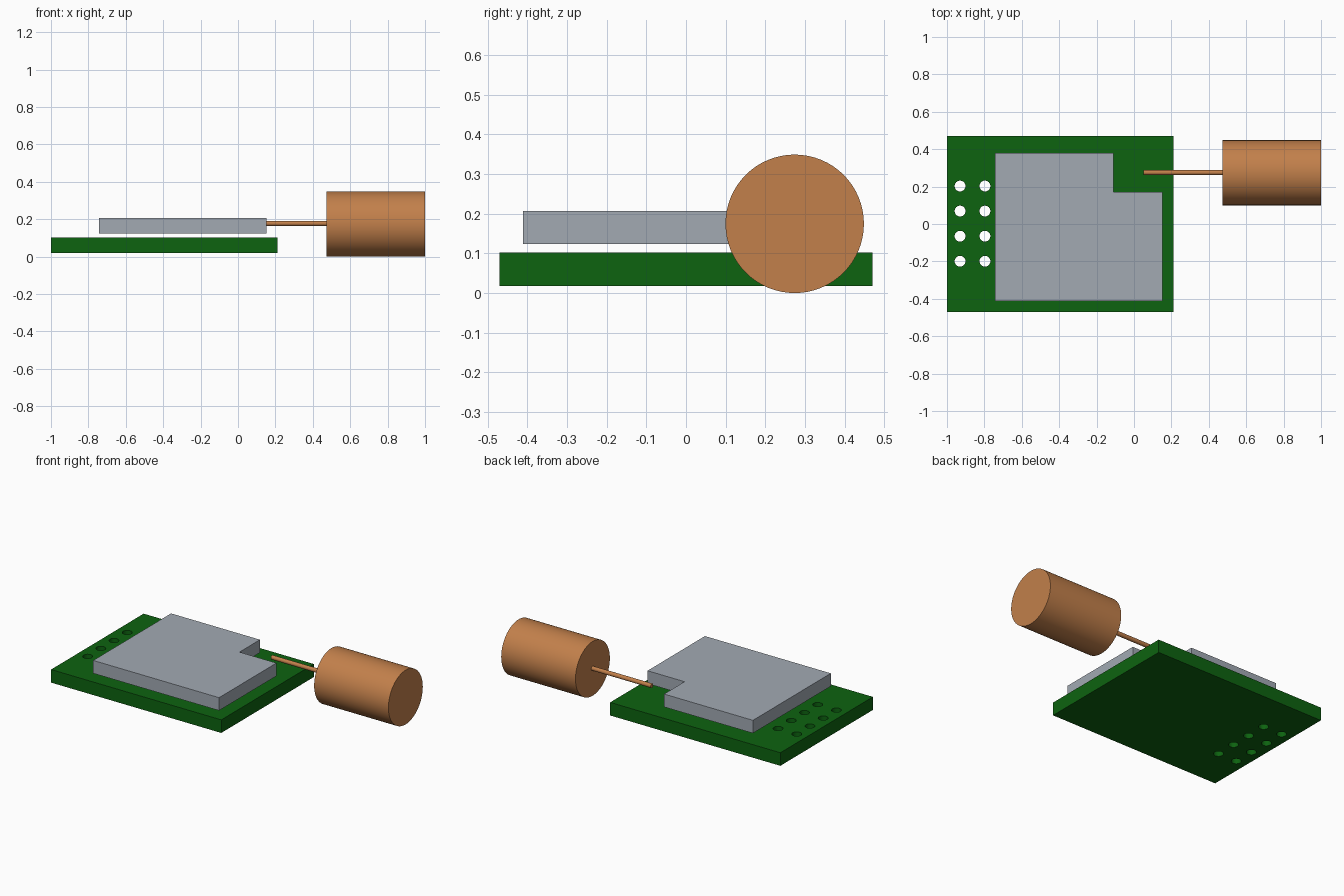
import bpy, bmesh, math
from mathutils import Matrix

cube = bpy.data.objects.get("Cube")
if cube:
    bpy.data.objects.remove(cube, do_unlink=True)


def material(name, rgb):
    mat = bpy.data.materials.new(name)
    mat.use_nodes = True
    colour = (*rgb, 1)
    mat.diffuse_color = colour
    mat.node_tree.nodes["Principled BSDF"].inputs["Base Color"].default_value = colour
    return mat


def finish(bm, name, mat):
    bmesh.ops.recalc_face_normals(bm, faces=bm.faces)
    mesh = bpy.data.meshes.new(name)
    bm.to_mesh(mesh)
    bm.free()
    mesh.materials.append(mat)
    obj = bpy.data.objects.new(name, mesh)
    bpy.context.scene.collection.objects.link(obj)
    return obj


def circle(cx, cy, r, n=32):
    return [(cx + r * math.cos(math.tau * i / n), cy + r * math.sin(math.tau * i / n))
            for i in range(n)]


def plate(name, loops, z0, z1, mat):
    """Extrude an outline (first loop) with holes (other loops) from z0 to z1."""
    bm = bmesh.new()
    for loop in loops:
        verts = [bm.verts.new((x, y, z0)) for x, y in loop]
        for a, b in zip(verts, verts[1:] + verts[:1]):
            bm.edges.new((a, b))
    bmesh.ops.triangle_fill(bm, edges=bm.edges[:], use_beauty=True, normal=(0, 0, 1))
    ext = bmesh.ops.extrude_face_region(bm, geom=bm.faces[:], use_keep_orig=True)
    top = [v for v in ext["geom"] if isinstance(v, bmesh.types.BMVert)]
    bmesh.ops.translate(bm, verts=top, vec=(0, 0, z1 - z0))
    return finish(bm, name, mat)


def rod(name, x0, x1, y, z, r, mat, sides=64):
    """Solid cylinder along x with smooth walls and sharp rims."""
    bm = bmesh.new()
    place = Matrix.Translation(((x0 + x1) / 2, y, z)) @ Matrix.Rotation(math.pi / 2, 4, "Y")
    bmesh.ops.create_cone(bm, cap_ends=True, segments=sides, radius1=r, radius2=r,
                          depth=x1 - x0, matrix=place)
    obj = finish(bm, name, mat)
    bpy.ops.object.select_all(action="DESELECT")
    obj.select_set(True)
    bpy.context.view_layer.objects.active = obj
    bpy.ops.object.shade_smooth_by_angle(angle=math.radians(35))
    return obj


green = material("board green", (0.004, 0.125, 0.005))
grey = material("shield grey", (0.36, 0.40, 0.45))
copper = material("copper", (0.54, 0.215, 0.07))

# Circuit board with two columns of pin holes
outline = [(-1, -0.47), (0.21, -0.47), (0.21, 0.47), (-1, 0.47)]
holes = [circle(x, 0.203 - 0.134 * row, 0.029) for x in (-0.93, -0.797) for row in range(4)]
plate("circuit_board", [outline] + holes, 0.018, 0.102, green)

# Metal shield floating above the board, notched at one corner
shield = [(-0.742, -0.411), (0.153, -0.411), (0.153, 0.172),
          (-0.11, 0.172), (-0.11, 0.38), (-0.742, 0.38)]
plate("metal_shield", [shield], 0.124, 0.207, grey)

# Antenna lead and connector
rod("antenna_lead", 0.05, 0.472, 0.275, 0.177, 0.0135, copper, 32)
rod("antenna_connector", 0.472, 1, 0.274, 0.1745, 0.1745, copper)
